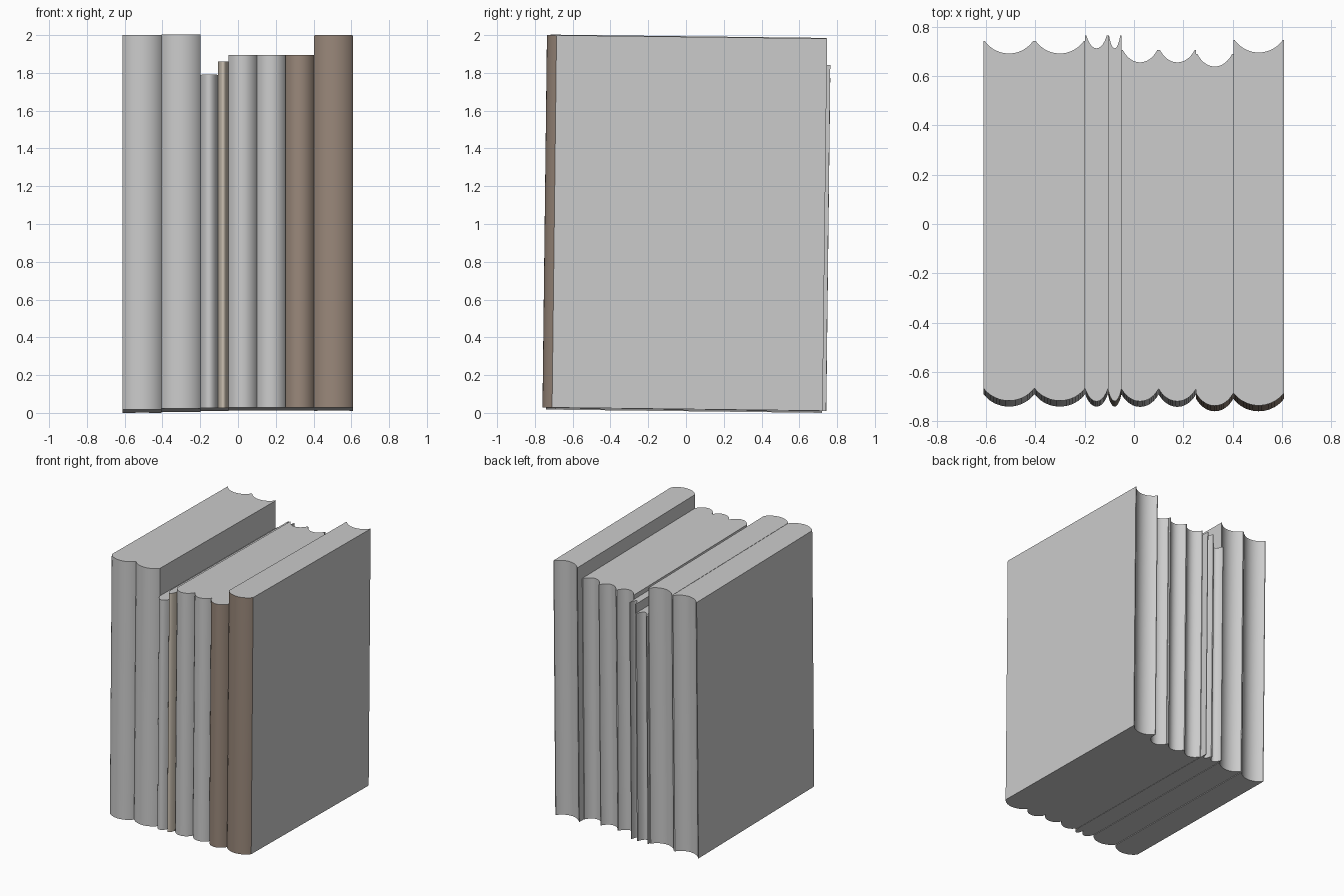
import bpy, bmesh, math

if "Cube" in bpy.data.objects:
    bpy.data.objects.remove(bpy.data.objects["Cube"])

TILT = 0.012      # slight backward lean of the whole row
BOARD = 0.005     # cover board thickness
BULGE = 0.051     # depth of the rounded spine and hollow fore edge


def colour(name, rgb):
    m = bpy.data.materials.new(name)
    m.diffuse_color = (*rgb, 1)
    m.use_nodes = True
    m.node_tree.nodes["Principled BSDF"].inputs["Base Color"].default_value = m.diffuse_color
    return m


brown = colour("brown_leather", (0.32, 0.245, 0.195))
tan = colour("tan_cloth", (0.60, 0.53, 0.44))


def arc(x0, x1, y, depth, n=18):
    """Points of a shallow arc from x0 to x1 that sags by depth towards -y."""
    a = math.radians(54)
    pts = []
    for i in range(n + 1):
        t = -a + 2 * a * i / n
        x = (x0 + x1) / 2 + (x1 - x0) / 2 * math.sin(t) / math.sin(a)
        pts.append((x, y - depth * (math.cos(t) - math.cos(a)) / (1 - math.cos(a))))
    return pts


def prism(name, outline, height, base, mat=None):
    """Upright prism over a counter-clockwise outline; mat paints only the curved side."""
    bm = bmesh.new()
    low = [bm.verts.new((x, y, 0)) for x, y in outline]
    top = [bm.verts.new((x, y, height)) for x, y in outline]
    bm.faces.new(low[::-1])
    bm.faces.new(top)
    n = len(outline)
    for i in range(n):
        j = (i + 1) % n
        f = bm.faces.new((low[i], low[j], top[j], top[i]))
        if mat and i < n - 1:
            f.material_index = 1
    bmesh.ops.recalc_face_normals(bm, faces=bm.faces)
    me = bpy.data.meshes.new(name)
    bm.to_mesh(me)
    bm.free()
    ob = bpy.data.objects.new(name, me)
    bpy.context.collection.objects.link(ob)
    if mat:
        plain = bpy.data.materials.get("plain_paper") or colour("plain_paper", (0.8, 0.8, 0.8))
        me.materials.append(plain)
        me.materials.append(mat)
    ob.location.z = base + TILT * 0.735
    ob.rotation_euler.x = -TILT
    bpy.ops.object.select_all(action='DESELECT')
    ob.select_set(True)
    bpy.context.view_layer.objects.active = ob
    bpy.ops.object.shade_smooth_by_angle(angle=math.radians(30))
    return ob


def book(i, x0, x1, height, base, spine_y, fore_y, mat):
    f = fore_y - TILT * height
    s = spine_y
    # rounded spine
    prism(f"book_{i}_spine", arc(x0, x1, s, BULGE), height, base, mat)
    # front and back cover boards
    for side, a in (("left", x0), ("right", x1 - BOARD)):
        b = a + BOARD
        prism(f"book_{i}_{side}_cover", [(a, s), (b, s), (b, f), (a, f)], height, base)
    # page block with hollow fore edge
    l, r = x0 + BOARD, x1 - BOARD
    prism(f"book_{i}_pages", [(l, s), (r, s)] + arc(l, r, f, BULGE)[::-1], height, base)


# left x, right x, height, base z, spine corner y, fore edge y (at top), spine material
books = [
    (-0.611, -0.404, 1.983, 0.000, -0.690, 0.743, None),
    (-0.404, -0.198, 1.980, 0.005, -0.690, 0.743, None),
    (-0.198, -0.106, 1.764, 0.009, -0.690, 0.764, None),
    (-0.106, -0.051, 1.834, 0.009, -0.690, 0.764, tan),
    (-0.051, 0.100, 1.866, 0.011, -0.691, 0.707, None),
    (0.100, 0.252, 1.866, 0.011, -0.691, 0.707, None),
    (0.252, 0.403, 1.866, 0.011, -0.709, 0.690, brown),
    (0.403, 0.609, 1.971, 0.011, -0.709, 0.747, brown),
]
for i, spec in enumerate(books, 1):
    book(i, *spec)
